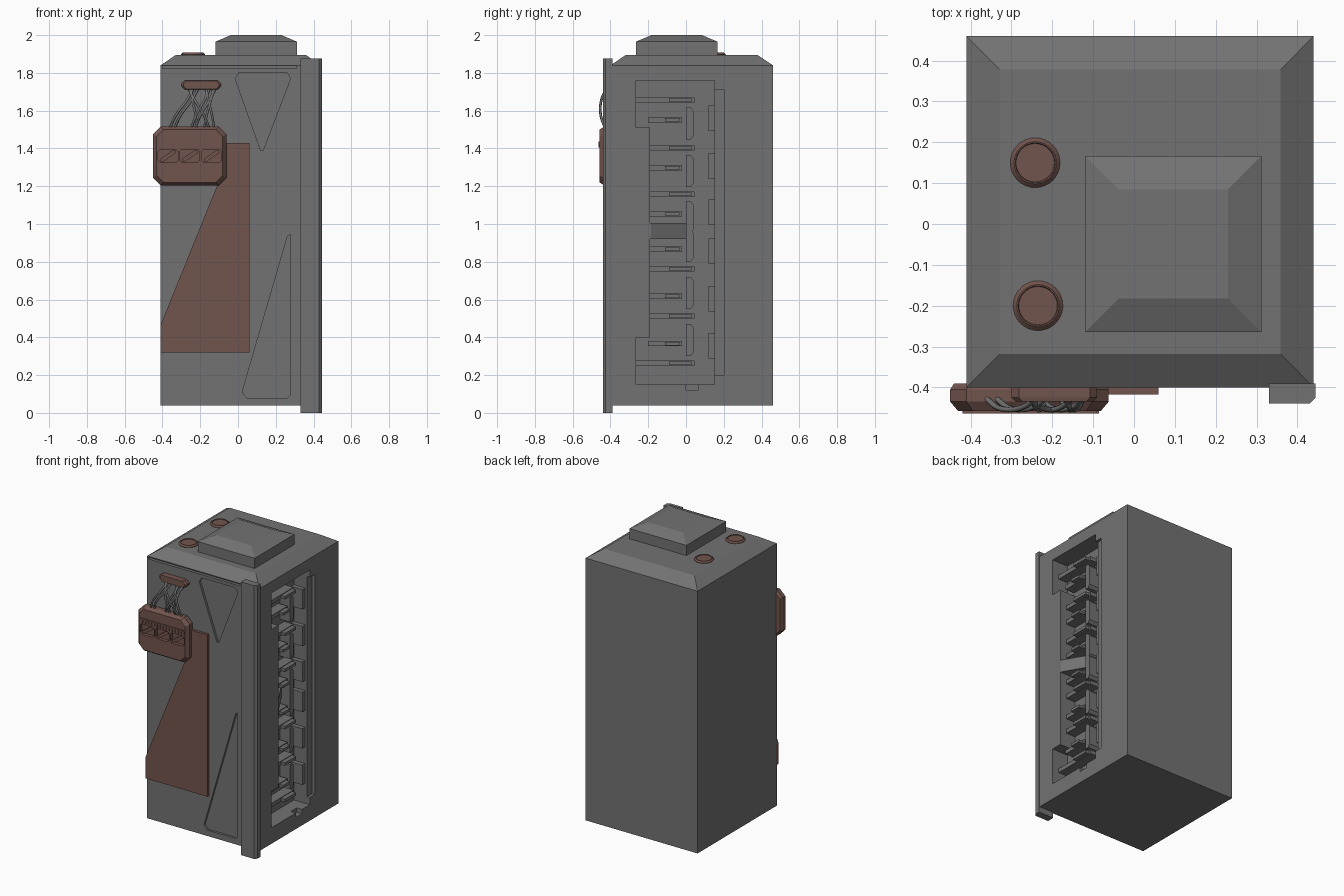
import bpy, bmesh
from math import cos, sin, tau

if "Cube" in bpy.data.objects:
    bpy.data.objects.remove(bpy.data.objects["Cube"], do_unlink=True)


def material(name, rgb):
    m = bpy.data.materials.new(name)
    m.use_nodes = True
    m.diffuse_color = (*rgb, 1)
    m.node_tree.nodes["Principled BSDF"].inputs["Base Color"].default_value = (*rgb, 1)
    return m


GREY = material("grey metal", (0.17, 0.17, 0.17))
BROWN = material("rust brown", (0.17, 0.09, 0.075))


def loft(name, pts, axis, levels, mat=GREY):
    """Stack a flat outline along an axis; levels are (position, scale)."""
    bm = bmesh.new()
    ps, qs = zip(*pts)
    cp, cq = (min(ps) + max(ps)) / 2, (min(qs) + max(qs)) / 2
    rings = []
    for d, s in levels:
        ring = []
        for p, q in pts:
            p, q = cp + (p - cp) * s, cq + (q - cq) * s
            co = {"x": (d, p, q), "y": (p, d, q), "z": (p, q, d)}[axis]
            ring.append(bm.verts.new(co))
        rings.append(ring)
    n = len(pts)
    for a, b in zip(rings, rings[1:]):
        for i in range(n):
            j = (i + 1) % n
            bm.faces.new((a[i], a[j], b[j], b[i]))
    bm.faces.new(rings[0])
    bm.faces.new(rings[-1])
    bmesh.ops.recalc_face_normals(bm, faces=bm.faces)
    me = bpy.data.meshes.new(name)
    bm.to_mesh(me)
    bm.free()
    me.materials.append(mat)
    ob = bpy.data.objects.new(name, me)
    bpy.context.scene.collection.objects.link(ob)
    return ob


def rect(p0, p1, q0, q1, c=0):
    """Rectangle outline, with cut corners when c is given."""
    if not c:
        return [(p0, q0), (p1, q0), (p1, q1), (p0, q1)]
    return [(p0 + c, q0), (p1 - c, q0), (p1, q0 + c), (p1, q1 - c),
            (p1 - c, q1), (p0 + c, q1), (p0, q1 - c), (p0, q0 + c)]


def box(name, x, y, z, mat=GREY):
    return loft(name, rect(*x, *y), "z", [(z[0], 1), (z[1], 1)], mat)


def carve(ob, cutters):
    """Subtract the cutters, bake the result and drop the cutters."""
    for c in cutters:
        c.hide_render = True
        m = ob.modifiers.new("cut", "BOOLEAN")
        m.operation, m.solver, m.object = "DIFFERENCE", "EXACT", c
    bpy.context.view_layer.update()
    dg = bpy.context.evaluated_depsgraph_get()
    me = bpy.data.meshes.new_from_object(ob.evaluated_get(dg))
    ob.modifiers.clear()
    ob.data = me
    for c in cutters:
        bpy.data.objects.remove(c, do_unlink=True)


# Cabinet body with bevelled roof
body = loft("cabinet_body", rect(-0.41, 0.44, -0.40, 0.46), "z",
            [(0.04, 1), (1.84, 1), (1.895, 0.81)])

# Side bay, its shallow rear step, two front pockets and the lid groove
bay = [(-0.265, 0.15), (0.15, 0.15), (0.15, 1.76), (-0.265, 1.76),
       (-0.265, 1.51), (-0.19, 1.51), (-0.19, 0.40), (-0.265, 0.40)]
upper = [(-0.015, 1.77), (0.005, 1.80), (0.26, 1.80), (0.278, 1.77),
         (0.133, 1.39), (0.12, 1.39)]
lower = [(0.022, 0.11), (0.045, 0.08), (0.262, 0.08), (0.277, 0.095),
         (0.277, 0.945), (0.262, 0.935)]
carve(body, [
    loft("bay_cutter", bay, "x", [(0.32, 1), (0.5, 1)]),
    box("step_cutter", (0.42, 0.5), (0.1, 0.205), (0.2, 1.71)),
    box("notch_cutter", (0.40, 0.5), (0.0, 0.065), (0.12, 0.2)),
    loft("upper_pocket_cutter", upper, "y", [(-0.5, 1), (-0.385, 1)]),
    loft("lower_pocket_cutter", lower, "y", [(-0.5, 1), (-0.385, 1)]),
    box("groove_cutter", (-0.40, 0.31), (-0.5, -0.38), (1.822, 1.836)),
])

# Roof cap and two round buttons
loft("roof_cap", rect(-0.12, 0.312, -0.265, 0.167), "z",
     [(1.88, 1), (1.965, 1), (2.0, 0.62)])
for name, cx, cy in (("front_button", -0.235, -0.2), ("rear_button", -0.242, 0.15)):
    circle = [(cx + 0.061 * cos(tau * i / 32), cy + 0.061 * sin(tau * i / 32))
              for i in range(32)]
    loft(name, circle, "z", [(1.88, 1), (1.898, 1), (1.907, 0.85),
                             (1.907, 0.8), (1.903, 0.77)], BROWN)

# Corner post
loft("corner_post", [(0.33, -0.44), (0.43, -0.44), (0.445, -0.425),
                     (0.445, -0.39), (0.33, -0.39)], "z", [(0, 1), (1.875, 1)])

# Bay fittings: clips, rear tabs, paired fins and a central wedge
for i, mid in enumerate((1.533, 1.28, 1.035, 0.885, 0.635, 0.385)):
    side = 1 if i < 3 else -1
    clip = [(0, mid - 0.085), (0.025, mid - 0.085), (0.04, mid - 0.065),
            (0.04, mid + 0.065), (0.025, mid + 0.085), (0, mid + 0.085)]
    loft("bay_clip", clip, "x", [(0.31, 1), (0.395, 1)])
    tab = mid + (0.027 if side > 0 else -0.03)
    box("rear_tab", (0.31, 0.405), (0.12, 0.16), (tab - 0.068, tab + 0.068))
    outer, inner = mid + side * 0.122, mid + side * 0.018
    start = -0.27 if i in (0, 5) else -0.2
    box("outer_fin", (0.31, 0.39), (start, 0.045), (outer - 0.014, outer + 0.014))
    box("outer_fin_lip", (0.38, 0.42), (-0.09, 0.03), (outer - 0.01, outer + 0.01))
    box("inner_fin", (0.31, 0.39), (-0.2, -0.02), (inner - 0.014, inner + 0.014))
    box("inner_fin_lip", (0.38, 0.42), (-0.11, -0.035), (inner - 0.009, inner + 0.009))
loft("bay_wedge", [(0.31, -0.195), (0.438, -0.195), (0.438, -0.185), (0.325, 0.01),
                   (0.31, 0.01)], "z", [(0.92, 1), (1.005, 1)])

# Slanted front panel
loft("front_panel", [(-0.41, 0.32), (0.06, 0.32), (0.06, 1.43), (-0.10, 1.43),
                     (-0.10, 1.23), (-0.41, 0.465)], "y",
     [(-0.39, 1), (-0.418, 1)], BROWN)

# Plug block with three windows
plug = loft("plug_block", rect(-0.45, -0.062, 1.205, 1.515, 0.04), "y",
            [(-0.39, 0.95), (-0.405, 1), (-0.435, 1), (-0.458, 0.9)], BROWN)
starts = [-0.423 + 0.115 * i for i in range(3)]
carve(plug, [loft("window_cutter", rect(s, s + 0.105, 1.325, 1.395, 0.012), "y",
                  [(-0.5, 1), (-0.435, 1)]) for s in starts])
for s in starts:
    loft("window_latch", [(s + 0.012, 1.332), (s + 0.03, 1.332), (s + 0.093, 1.375),
                          (s + 0.093, 1.388), (s + 0.075, 1.388), (s + 0.012, 1.345)],
         "y", [(-0.43, 1), (-0.45, 1)], BROWN)
for i in range(15):
    x = -0.413 + 0.0225 * i
    box("plug_tooth", (x, x + 0.012), (-0.464, -0.45), (1.405, 1.428), BROWN)
box("plug_ridge", (-0.42, -0.09), (-0.464, -0.45), (1.428, 1.436), BROWN)

# Small socket above
loft("socket", rect(-0.30, -0.09, 1.712, 1.76, 0.018), "y",
     [(-0.39, 1), (-0.425, 1), (-0.435, 0.9)], BROWN)

# Cables between socket and plug
ends = [-0.365, -0.34, -0.25, -0.215, -0.18, -0.15, -0.125, -0.23]
tops = [-0.235, -0.21, -0.15, -0.25, -0.13, -0.26, -0.17, -0.12]
cu = bpy.data.curves.new("cables", "CURVE")
cu.dimensions = "3D"
cu.bevel_depth = 0.007
cu.bevel_resolution = 1
cu.resolution_u = 6
for a, b in zip(tops, ends):
    path = [(a, -0.418, 1.72), (a * 0.75 + b * 0.25, -0.447, 1.66),
            (a * 0.3 + b * 0.7, -0.452, 1.58), (b, -0.425, 1.5)]
    sp = cu.splines.new("BEZIER")
    sp.bezier_points.add(len(path) - 1)
    for bp, co in zip(sp.bezier_points, path):
        bp.co = co
        bp.handle_left_type = bp.handle_right_type = "AUTO"
cu.materials.append(GREY)
cables = bpy.data.objects.new("cables", cu)
bpy.context.scene.collection.objects.link(cables)
